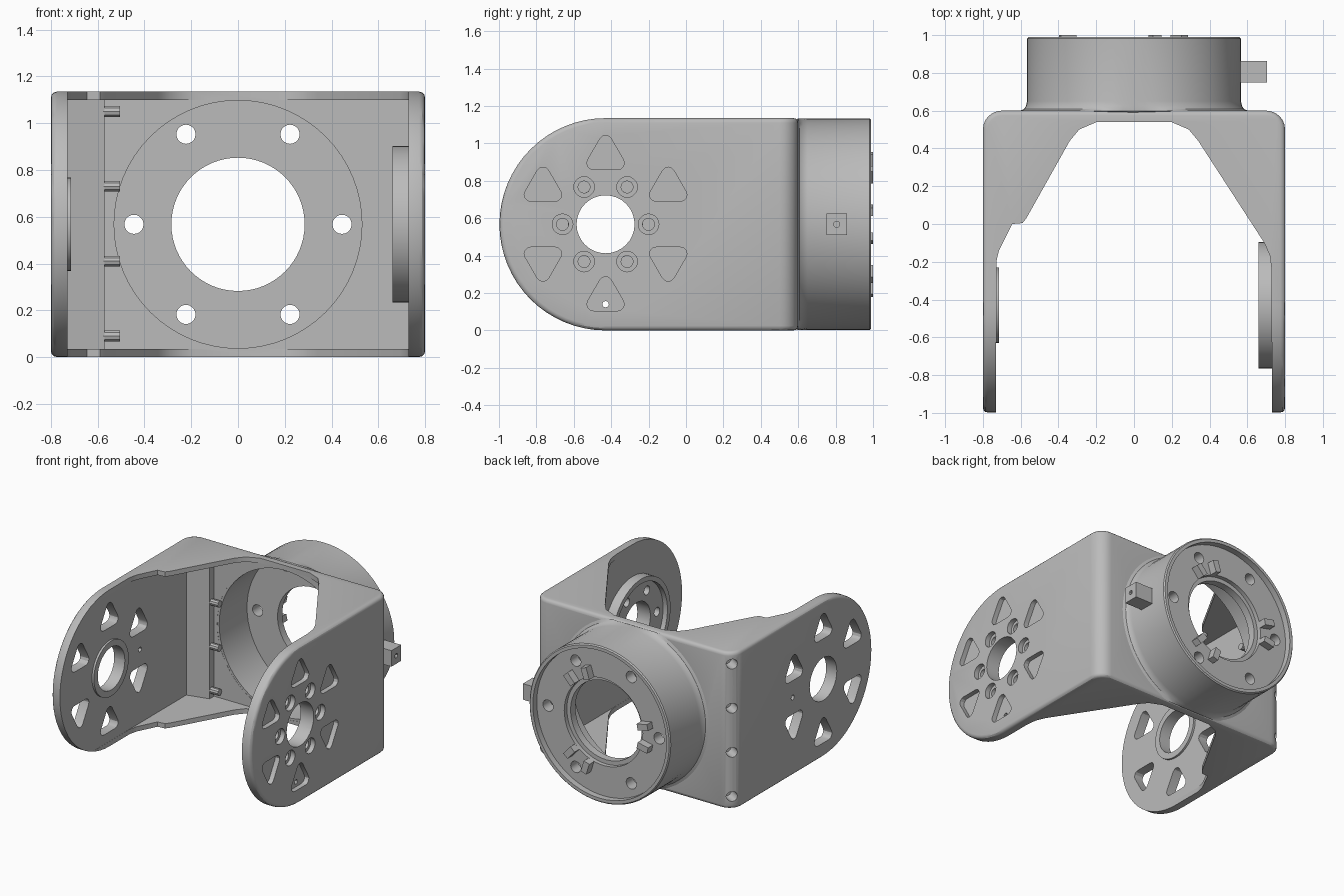
import bpy, bmesh
from math import sin, cos, pi, radians
from mathutils import Matrix, Vector

cube = bpy.data.objects.get("Cube")
if cube:
    bpy.data.objects.remove(cube, do_unlink=True)

grey = bpy.data.materials.new("plain grey")
grey.use_nodes = True
colour = (0.5, 0.5, 0.5, 1)
grey.diffuse_color = colour
grey.node_tree.nodes["Principled BSDF"].inputs["Base Color"].default_value = colour

MID = 0.5675          # height of both axes
PIVOT = -0.43         # y of the arm pivot


def finish(name, bm):
    bmesh.ops.recalc_face_normals(bm, faces=bm.faces)
    mesh = bpy.data.meshes.new(name)
    bm.to_mesh(mesh)
    bm.free()
    ob = bpy.data.objects.new(name, mesh)
    bpy.context.collection.objects.link(ob)
    mesh.materials.append(grey)
    return ob


def prism_mesh(points, axis, lo, hi):
    place = {"x": lambda a, b, t: (t, a, b),
             "y": lambda a, b, t: (a, t, b),
             "z": lambda a, b, t: (a, b, t)}[axis]
    bm = bmesh.new()
    ends = [[bm.verts.new(place(a, b, t)) for a, b in points] for t in (lo, hi)]
    n = len(points)
    for end in ends:
        bm.faces.new(end)
    for i in range(n):
        j = (i + 1) % n
        bm.faces.new((ends[0][i], ends[0][j], ends[1][j], ends[1][i]))
    bmesh.ops.recalc_face_normals(bm, faces=bm.faces)
    return bm


def prism(name, points, axis, lo, hi):
    return finish(name, prism_mesh(points, axis, lo, hi))


def circle(a, b, r, n=32):
    return [(a + r * cos(2 * pi * i / n), b + r * sin(2 * pi * i / n)) for i in range(n)]


def rect(a0, b0, a1, b1):
    return [(a0, b0), (a1, b0), (a1, b1), (a0, b1)]


def rounded_triangle(a, b, flip):
    pts = []
    for k in range(3):
        t = pi / 2 + k * 2 * pi / 3
        for s in range(-2, 3):
            u = t + s * pi / 6
            pts.append((a + 0.075 * cos(t) + 0.035 * cos(u),
                        b + flip * (0.075 * sin(t) + 0.035 * sin(u))))
    return pts


def cut(target, points, axis, lo, hi, turn=None):
    cutter = prism("cutter", points, axis, lo, hi)
    if turn:
        cutter.data.transform(turn)
    cutter.hide_render = True
    mod = target.modifiers.new("cut", "BOOLEAN")
    mod.operation, mod.solver, mod.object = "DIFFERENCE", "EXACT", cutter
    bpy.context.view_layer.objects.active = target
    bpy.ops.object.modifier_apply(modifier=mod.name)
    bpy.data.objects.remove(cutter, do_unlink=True)


def ring_spots(radius, a, b):
    return [(a + radius * cos(k * pi / 3), b + radius * sin(k * pi / 3)) for k in range(6)]


# Bracket: rounded-end outline drawn across the full width, then softened
outline = [(0.6, 0), (0.6, 2 * MID)]
for i in range(33):
    t = pi / 2 + pi * i / 32
    outline.append((PIVOT + MID * cos(t), MID + MID * sin(t)))
bm = prism_mesh(outline, "x", -0.8, 0.8)
back = [e for e in bm.edges if all(v.co.y > 0.59 for v in e.verts)
        and abs(e.verts[0].co.z - e.verts[1].co.z) > 1]
bmesh.ops.bevel(bm, geom=back, offset=0.1, segments=6, profile=0.5, affect="EDGES")
sharp = [e for e in bm.edges if e.calc_face_angle(0) > radians(60)]
bmesh.ops.bevel(bm, geom=sharp, offset=0.025, segments=3, profile=0.5, affect="EDGES")
bracket = finish("bracket", bm)

# Hollow inside, with a thicker pad in one corner
cut(bracket, [(-0.73, -1.2), (-0.73, 0.45), (-0.57, 0.49), (-0.57, 0.54),
              (0.73, 0.54), (0.73, -1.2)], "z", 0.035, 1.1)
# Cut-away shape of the upper and lower flanges
cut(bracket, [(-0.729, -1.2), (-0.729, -0.2), (-0.715, -0.14), (-0.645, 0), (-0.59, 0.005),
              (-0.57, 0.03), (-0.34, 0.44), (-0.29, 0.5), (-0.2, 0.539), (0.2, 0.539),
              (0.29, 0.5), (0.34, 0.44), (0.69, -0.1), (0.72, -0.17), (0.729, -0.25),
              (0.729, -1.2)], "z", -0.5, 1.7)
cut(bracket, circle(0, MID, 0.545, 64), "y", 0.5, 0.7)

# Arm openings: blind pockets on one arm, through windows on the other
windows = [(0, 0.365, 1), (0, -0.39, 1)]
windows += [(sx * 0.335, sz * 0.195, sz) for sx in (-1, 1) for sz in (-1, 1)]
for dy, dz, flip in windows:
    shape = rounded_triangle(PIVOT + dy, MID + dz, flip)
    cut(bracket, shape, "x", 0.765, 0.9)
    cut(bracket, shape, "x", -0.9, -0.6)
cut(bracket, circle(-0.08, MID, 0.018, 12), "x", -0.9, -0.6)
cut(bracket, circle(PIVOT, 0.14, 0.017, 12), "x", 0.6, 0.9)
cut(bracket, circle(PIVOT, MID, 0.155), "x", -0.9, 0.9)
for y, z in ring_spots(0.23, PIVOT, MID):
    cut(bracket, circle(y, z, 0.055, 20), "x", 0.765, 0.9)
    cut(bracket, circle(y, z, 0.032, 16), "x", 0.6, 0.9)

# Slanted screw holes in the back corner, with screw tips inside
for k in range(4):
    z = 0.09 + 0.32 * k
    turn = (Matrix.Translation(Vector((-0.77, 0.57, z)))
            @ Matrix.Rotation(radians(-30), 4, "Z"))
    cut(bracket, circle(0, 0, 0.036, 16), "x", -0.2, 0.09, turn)
    prism("screw_tip", circle(0.512, z, 0.024, 10), "x", -0.6, -0.505)

# Round seat inside one arm
seat = prism("bearing_seat", circle(PIVOT, MID, 0.335, 48), "x", 0.66, 0.732)
cut(seat, circle(PIVOT, MID, 0.3, 48), "x", 0.5, 0.695)
cut(seat, circle(PIVOT, MID, 0.155), "x", 0.5, 0.9)
for y, z in ring_spots(0.23, PIVOT, MID):
    cut(seat, circle(y, z, 0.032, 16), "x", 0.5, 0.9)

# Raised lip round the hole in the other arm
lip = prism("pivot_lip", circle(PIVOT, MID, 0.2, 40), "x", -0.732, -0.715)
cut(lip, circle(PIVOT, MID, 0.155), "x", -0.9, -0.5)

# Rear housing: turned section with flared foot, rim and stepped bore
section = [(0.56, 0.541), (0.56, 0.59), (0.605, 0.599), (0.583, 0.608), (0.572, 0.625),
           (0.566, 0.65), (0.566, 0.982), (0.558, 0.99), (0.535, 0.99), (0.535, 0.945),
           (0.315, 0.945), (0.315, 0.915), (0.285, 0.915), (0.285, 0.86),
           (0.53, 0.86), (0.53, 0.541)]
bm = bmesh.new()
SEG = 64
rows = [[bm.verts.new((r * cos(2 * pi * i / SEG), y,
                       min(max(MID + r * sin(2 * pi * i / SEG), 0.001), 2 * MID - 0.001)))
         for r, y in section] for i in range(SEG)]
for i in range(SEG):
    a, b = rows[i], rows[(i + 1) % SEG]
    for j in range(len(section)):
        k = (j + 1) % len(section)
        bm.faces.new((a[j], a[k], b[k], b[j]))
housing = finish("rear_housing", bm)
for x, z in ring_spots(0.445, 0, MID):
    cut(housing, circle(x, z, 0.041, 20), "y", 0.8, 0.97)

# Paired locating posts on the rear face
for angle in (60, 180, 300):
    for side in (-12, 12):
        t = radians(angle + side)
        u, v = (cos(t), sin(t)), (-sin(t), cos(t))
        corners = [(p * u[0] + q * v[0], MID + p * u[1] + q * v[1])
                   for p, q in rect(0.315, -0.023, 0.4, 0.023)]
        prism("rear_post", corners, "y", 0.94, 1.0)

# Side lug with a small bore
lug = prism("side_lug", rect(0.75, MID - 0.058, 0.862, MID + 0.058), "x", 0.545, 0.705)
cut(lug, circle(0.806, MID, 0.016, 12), "x", 0.62, 0.8)

# Smooth the curved faces, keep the edges crisp
bpy.ops.object.select_all(action="DESELECT")
for ob in bpy.context.collection.objects:
    if ob.type == "MESH" and ob.data.materials and ob.data.materials[0] == grey:
        ob.select_set(True)
        bpy.context.view_layer.objects.active = ob
bpy.ops.object.shade_smooth_by_angle(angle=radians(30))
